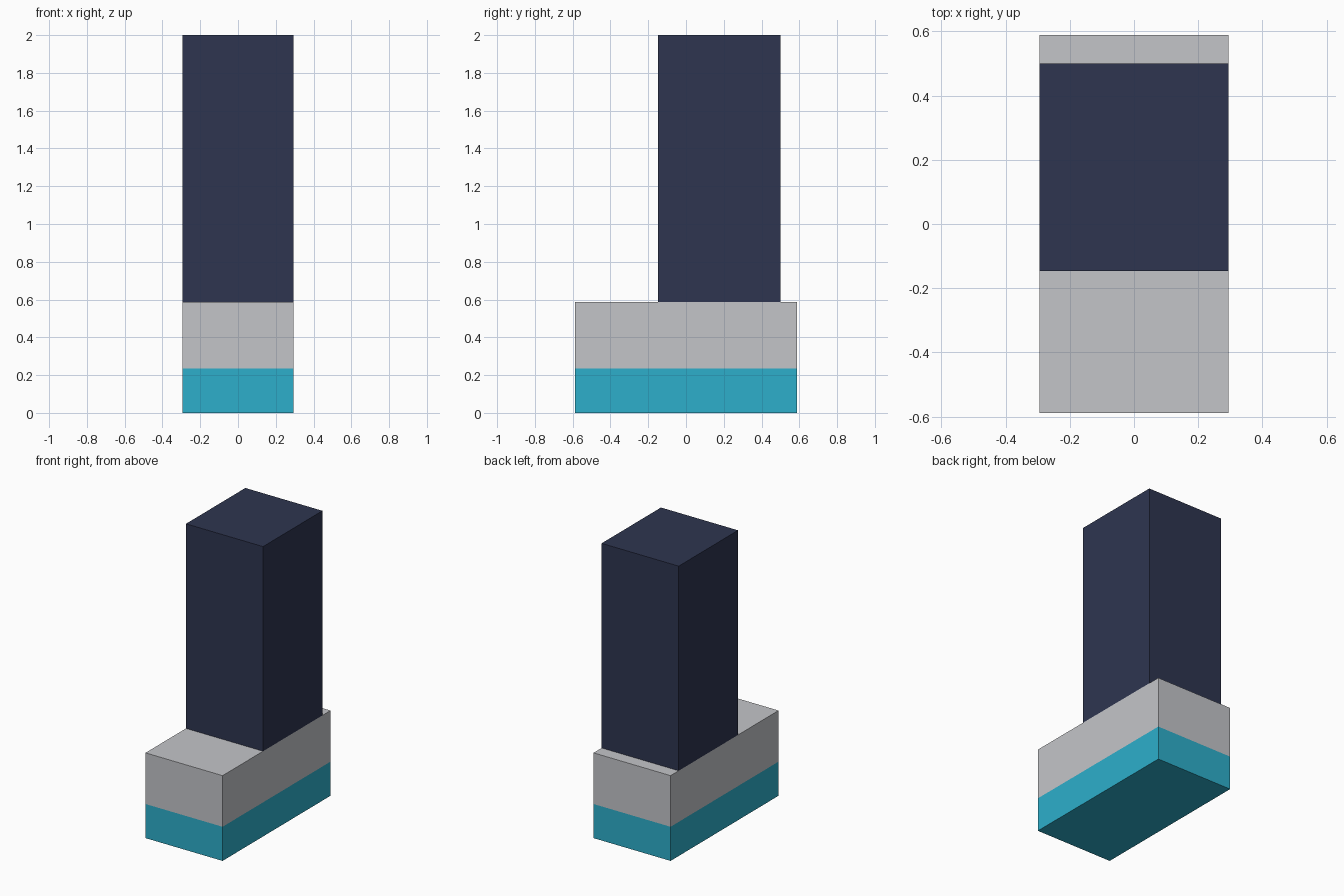
import bpy, bmesh
from mathutils import Vector

if "Cube" in bpy.data.objects:
    bpy.data.objects.remove(bpy.data.objects["Cube"])

U = 1 / 17  # modelling grid step


def material(name, rgb):
    """Flat material from 0-255 display colour, converted to linear."""
    lin = [((c / 255 + 0.055) / 1.055) ** 2.4 for c in rgb]
    m = bpy.data.materials.new(name)
    m.diffuse_color = (*lin, 1)
    m.use_nodes = True
    m.node_tree.nodes["Principled BSDF"].inputs["Base Color"].default_value = m.diffuse_color
    return m


def box(name, lo, hi, mats, cut_z=None):
    """Box from corner to corner; faces below cut_z get the second material."""
    lo, hi = Vector(lo) * U, Vector(hi) * U
    bm = bmesh.new()
    bmesh.ops.create_cube(bm, size=1)
    for v in bm.verts:
        v.co = Vector((v.co[i] * (hi[i] - lo[i]) + (lo[i] + hi[i]) / 2 for i in range(3)))
    if cut_z is not None:
        z = cut_z * U
        bmesh.ops.bisect_plane(bm, geom=bm.verts[:] + bm.edges[:] + bm.faces[:],
                               plane_co=(0, 0, z), plane_no=(0, 0, 1))
        for f in bm.faces:
            f.material_index = int(f.calc_center_median().z < z)
    mesh = bpy.data.meshes.new(name)
    bm.to_mesh(mesh)
    bm.free()
    for m in mats:
        mesh.materials.append(m)
    obj = bpy.data.objects.new(name, mesh)
    bpy.context.collection.objects.link(obj)
    return obj


navy = material("navy", (46, 53, 80))
grey = material("light_grey", (196, 197, 201))
teal = material("teal", (45, 175, 203))

# Foot block: grey upper, teal sole band and underside
box("foot", (-5, -10, 0), (5, 10, 10), [grey, teal], cut_z=4)
# Leg block standing towards the back of the foot
box("leg", (-5, -2.5, 10), (5, 8.5, 34), [navy])
